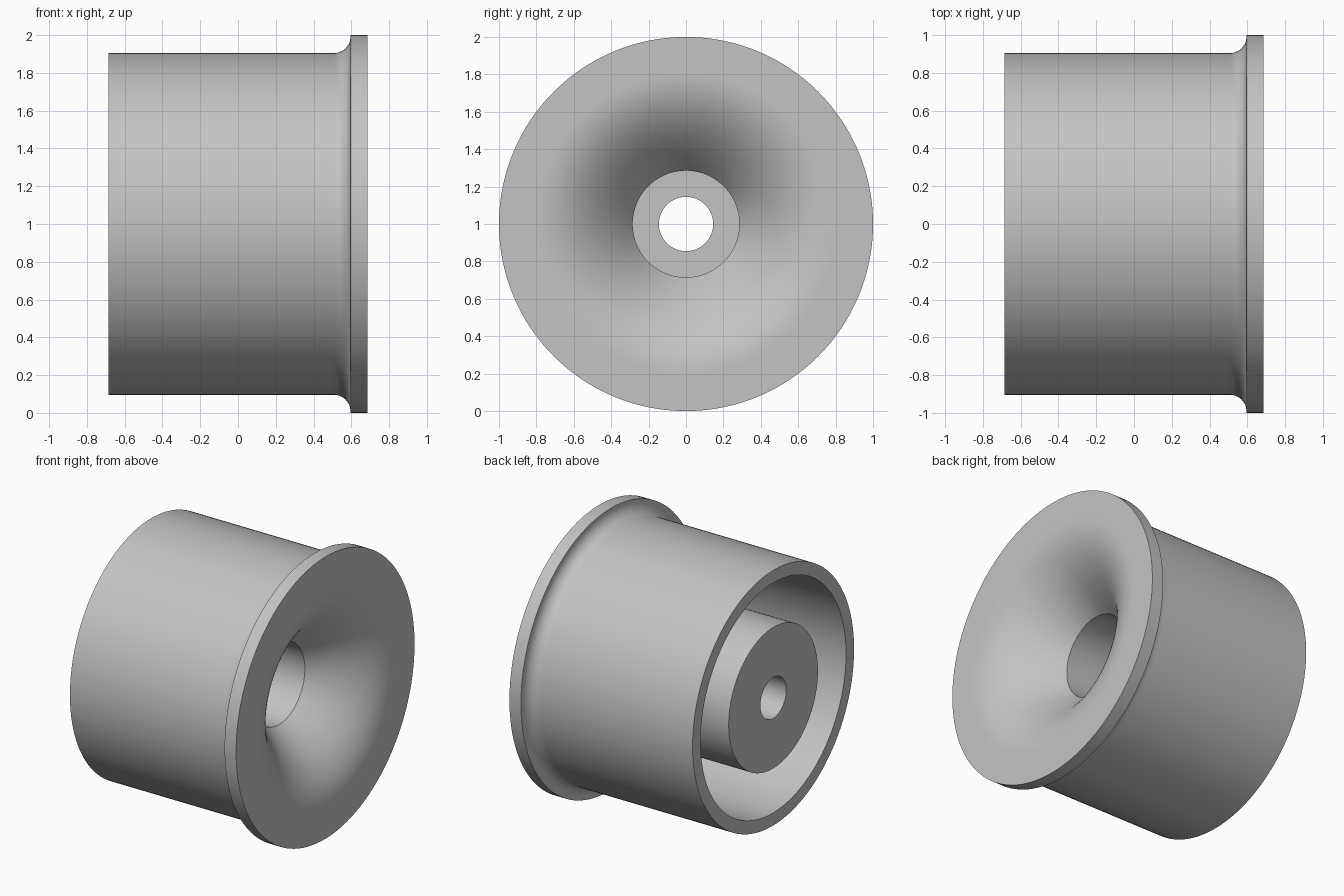
import bpy, bmesh, math
from mathutils import Matrix, Vector

cube = bpy.data.objects.get("Cube")
if cube:
    bpy.data.objects.remove(cube, do_unlink=True)

SEGMENTS = 160
BACK, FACE = -0.685, 0.685        # ends along the axis
FLANGE_X = 0.595                  # rear of the flange
OUTER, CAVITY, BOSS = 0.905, 0.815, 0.5
THROAT, HOLE = 0.285, 0.145
THROAT_X, FLOOR_X, CAVITY_X = 0.325, -0.3, 0.42
BELL = 0.8                        # radius where the bell meets the face
FILLET = 0.085

# Material
grey = bpy.data.materials.new("satin_grey")
grey.use_nodes = True
colour = (0.55, 0.55, 0.55, 1)
grey.diffuse_color = colour
grey.node_tree.nodes["Principled BSDF"].inputs["Base Color"].default_value = colour


def bell_points(count):
    """Dished front, flat at the rim and steepest at the throat."""
    points = []
    for i in range(count + 1):
        s = i / count
        r = BELL + (THROAT - BELL) * s
        points.append((FACE + (THROAT_X - FACE) * s * s, r))
    return points


def fillet_points(count):
    """Concave fillet from the barrel up to the flange."""
    cx, cr = FLANGE_X - FILLET, OUTER + FILLET
    angles = [math.pi / 2 * i / count for i in range(count + 1)]
    return [(cx + FILLET * math.sin(a), cr - FILLET * math.cos(a)) for a in angles]


def revolve(name, profile):
    """Spin a closed (x, radius) profile around the x axis."""
    bm = bmesh.new()
    verts = [bm.verts.new((x, 0, r)) for x, r in profile]
    edges = [bm.edges.new((v, verts[(i + 1) % len(verts)])) for i, v in enumerate(verts)]
    bmesh.ops.spin(bm, geom=verts + edges, cent=Vector(), axis=(1, 0, 0),
                   angle=math.tau, steps=SEGMENTS, use_merge=True)
    bmesh.ops.remove_doubles(bm, verts=bm.verts, dist=1e-5)
    bmesh.ops.recalc_face_normals(bm, faces=bm.faces)
    bm.transform(Matrix.Translation((0, 0, 1)))
    mesh = bpy.data.meshes.new(name)
    bm.to_mesh(mesh)
    bm.free()
    mesh.materials.append(grey)
    obj = bpy.data.objects.new(name, mesh)
    bpy.context.collection.objects.link(obj)
    bpy.ops.object.select_all(action="DESELECT")
    obj.select_set(True)
    bpy.context.view_layer.objects.active = obj
    bpy.ops.object.shade_smooth_by_angle(angle=math.radians(25))
    return obj


# Barrel, flange, bell, stepped bore, central boss and rear cavity in one section
section = [(BACK, OUTER), (FLANGE_X - FILLET - 0.02, OUTER)]
section += fillet_points(10)
section += [(FLANGE_X, 1), (FACE, 1), (FACE, BELL + 0.02)]
section += bell_points(24)
section += [(FLOOR_X, THROAT), (FLOOR_X, HOLE), (BACK, HOLE)]
section += [(BACK, BOSS), (CAVITY_X, BOSS), (CAVITY_X, CAVITY), (BACK, CAVITY)]
revolve("flanged_bell_housing", section)
